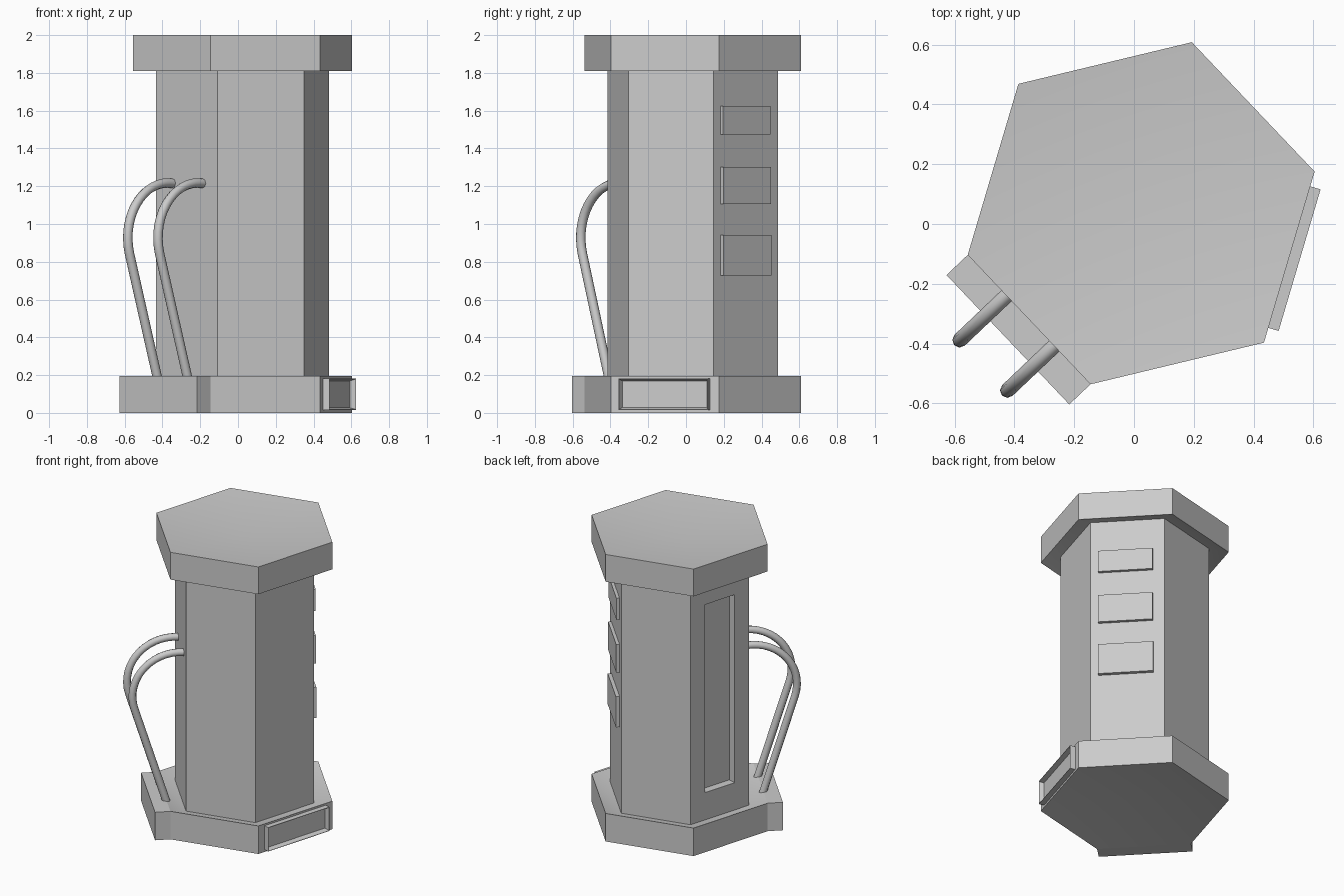
import bpy, bmesh
from math import cos, sin, radians
from mathutils import Matrix, Vector

if "Cube" in bpy.data.objects:
    bpy.data.objects.remove(bpy.data.objects["Cube"])

CENTRE = Vector((0.024, 0.036, 0))
TURN = 13.5                       # rotation of the hexagon
R_SHAFT, R_CAP = 0.471, 0.597
APO = cos(radians(30))
DIP, DISH = 0.035, 0.06           # slope of the ledges, hollow of the end faces


def side_frame(k):
    """Local frame of hexagon side k: x = outward, y = along side, z = up."""
    return Matrix.Translation(CENTRE) @ Matrix.Rotation(radians(TURN + 30 + 60 * k), 4, 'Z')


def finish(name, bm):
    bmesh.ops.recalc_face_normals(bm, faces=bm.faces)
    me = bpy.data.meshes.new(name)
    bm.to_mesh(me)
    bm.free()
    ob = bpy.data.objects.new(name, me)
    bpy.context.collection.objects.link(ob)
    return ob


def smooth(ob, angle):
    bpy.ops.object.select_all(action='DESELECT')
    ob.select_set(True)
    bpy.context.view_layer.objects.active = ob
    bpy.ops.object.shade_smooth_by_angle(angle=radians(angle))


def hex_lathe(name, profile):
    """Six-sided solid from a (radius, z) profile that starts and ends on the axis."""
    bm = bmesh.new()
    rings = []
    for r, z in profile:
        n = 6 if r else 1
        rings.append([bm.verts.new(CENTRE + Vector((r * cos(radians(TURN + 60 * i)),
                                                    r * sin(radians(TURN + 60 * i)), z)))
                      for i in range(n)])
    for lo, hi in zip(rings, rings[1:]):
        for i in range(6):
            quad = [ring[j % len(ring)] for ring, j in ((lo, i), (lo, i + 1), (hi, i + 1), (hi, i))]
            bm.faces.new(list(dict.fromkeys(quad)))
    return finish(name, bm)


def side_box(name, k, n, t, z):
    """Box on side k given (min, max) ranges outward, along and up."""
    bm = bmesh.new()
    size = Matrix.Diagonal((n[1] - n[0], t[1] - t[0], z[1] - z[0], 1))
    mid = Matrix.Translation((sum(n) / 2, sum(t) / 2, sum(z) / 2))
    bmesh.ops.create_cube(bm, size=1, matrix=side_frame(k) @ mid @ size)
    return finish(name, bm)


def carve(ob, cutter):
    mod = ob.modifiers.new("recess", 'BOOLEAN')
    mod.operation, mod.solver, mod.object = 'DIFFERENCE', 'EXACT', cutter
    bpy.context.view_layer.objects.active = ob
    bpy.ops.object.modifier_apply(modifier=mod.name)
    bpy.data.objects.remove(cutter)


a, b = R_SHAFT * APO, R_CAP * APO

# Base and cap with dished ends and ledges sloping in to the shaft
base_profile = [(0, DISH), (R_CAP, 0), (R_CAP, 0.195), (R_SHAFT, 0.195 - DIP), (0, 0.195 - DIP)]
cap_profile = [(0, 1.81 + DIP), (R_SHAFT, 1.81 + DIP), (R_CAP, 1.81), (R_CAP, 2), (0, 2 - DISH)]
smooth(hex_lathe("base", base_profile), 30)
smooth(hex_lathe("cap", cap_profile), 30)

# Step on the base under the pipes (side 3)
side_box("base_step", 3, (b, b + 0.098), (-R_CAP / 2, R_CAP / 2), (0, 0.195))

# Shaft with a tall sunken panel (side 2)
shaft = hex_lathe("shaft", [(0, 0.16), (R_SHAFT, 0.16), (R_SHAFT, 1.845), (0, 1.845)])
carve(shaft, side_box("panel_cutter", 2, (a - 0.055, a + 0.1), (-0.12, 0.12), (0.35, 1.66)))

# Three raised plates (side 0)
for i, (z0, z1, d, t1) in enumerate([(1.475, 1.625, 0.02, 0.162), (1.107, 1.302, 0.021, 0.162),
                                     (0.728, 0.942, 0.024, 0.166)]):
    side_box(f"plate_{i + 1}", 0, (a - 0.01, a + d), (-0.184, t1), (z0, z1))

# Tray on the base with a thin rim and sloping inner walls (side 5)
tray = side_box("tray", 5, (b - 0.005, b + 0.036), (-0.247, 0.247), (0.015, 0.182))
bm = bmesh.new()
bm.from_mesh(tray.data)
normal = side_frame(5).to_3x3() @ Vector((1, 0, 0))
front = [f for f in bm.faces if f.normal.dot(normal) > 0.9]
bmesh.ops.inset_region(bm, faces=front, thickness=0.004)
bmesh.ops.inset_region(bm, faces=front, thickness=0.014, depth=-0.03)
bm.to_mesh(tray.data)
bm.free()

# Pair of bent pipes (side 3): straight rise, arc over, end in the shaft
path = [(0.512, 0.17)]
path += [(0.443 + 0.29 * cos(radians(d)), 0.927 + 0.29 * sin(radians(d)))
         for d in [-17 + 107 * i / 14 for i in range(15)]]
path += [(a - 0.015, 1.215)]
for name, t in (("pipe_left", -0.11), ("pipe_right", 0.122)):
    cu = bpy.data.curves.new(name, 'CURVE')
    cu.dimensions = '3D'
    cu.bevel_depth, cu.bevel_resolution, cu.use_fill_caps = 0.025, 2, True
    sp = cu.splines.new('POLY')
    sp.points.add(len(path) - 1)
    for p, (n, z) in zip(sp.points, path):
        p.co = (*(side_frame(3) @ Vector((n, t, z))), 1)
    ob = bpy.data.objects.new(name, cu)
    bpy.context.collection.objects.link(ob)
    bpy.ops.object.select_all(action='DESELECT')
    ob.select_set(True)
    bpy.context.view_layer.objects.active = ob
    bpy.ops.object.convert(target='MESH')
    smooth(ob, 50)
